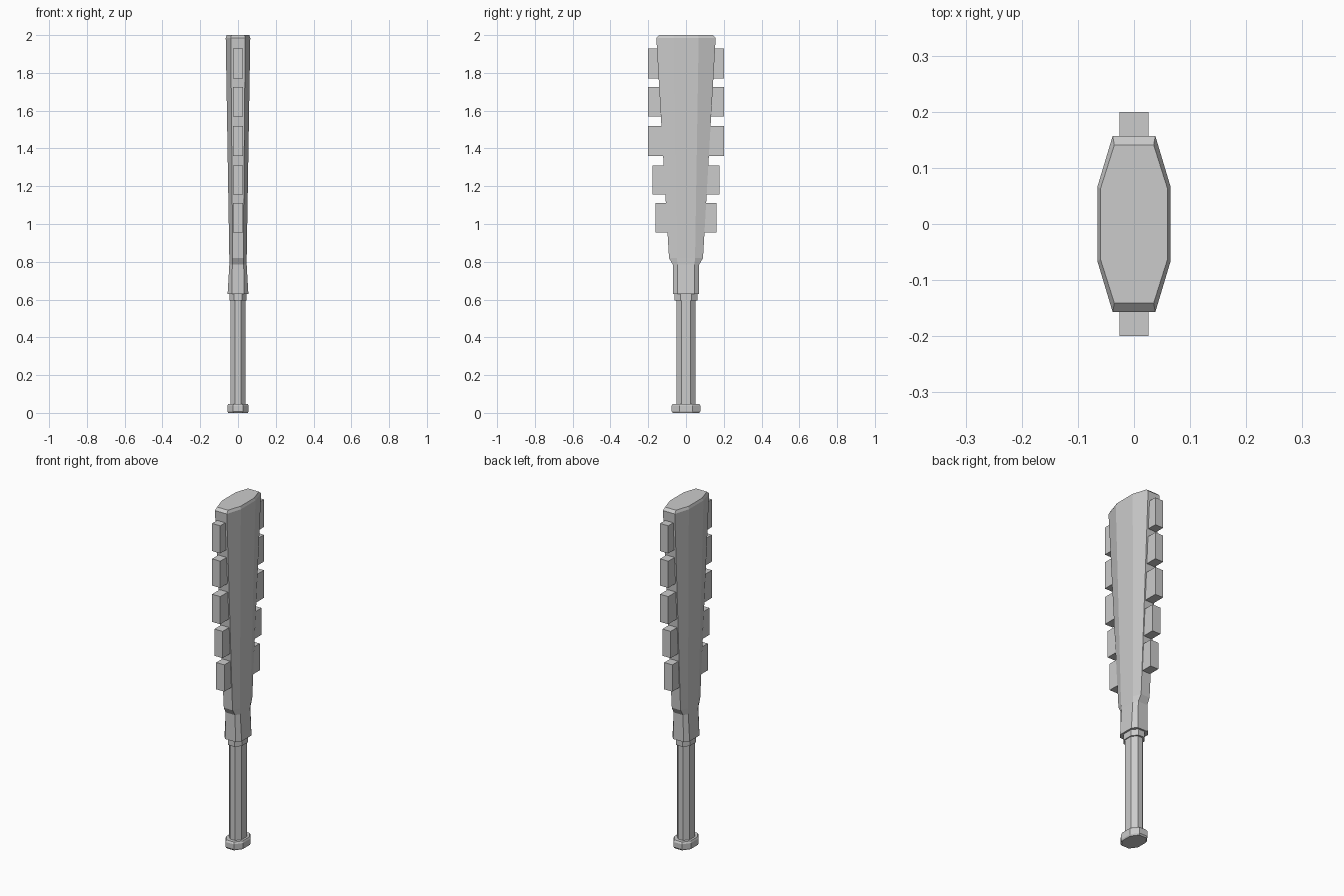
import bpy, bmesh

if "Cube" in bpy.data.objects:
    bpy.data.objects.remove(bpy.data.objects["Cube"])


def loft(name, rings):
    """Eight-sided solid; ring = (z, half_x, y at half_x, x at half_y, half_y)."""
    bm = bmesh.new()
    loops = []
    for z, hx, yi, xi, hy in rings:
        pts = [(hx, -yi), (hx, yi), (xi, hy), (-xi, hy),
               (-hx, yi), (-hx, -yi), (-xi, -hy), (xi, -hy)]
        loops.append([bm.verts.new((x, y, z)) for x, y in pts])
    for a, b in zip(loops, loops[1:]):
        for i in range(8):
            j = (i + 1) % 8
            bm.faces.new((a[i], a[j], b[j], b[i]))
    bm.faces.new(loops[0][::-1])
    bm.faces.new(loops[-1])
    bmesh.ops.recalc_face_normals(bm, faces=bm.faces)
    mesh = bpy.data.meshes.new(name)
    bm.to_mesh(mesh)
    bm.free()
    obj = bpy.data.objects.new(name, mesh)
    bpy.context.collection.objects.link(obj)
    return obj


def box(name, x0, x1, y0, y1, z0, z1):
    bpy.ops.mesh.primitive_cube_add(
        size=1, location=((x0 + x1) / 2, (y0 + y1) / 2, (z0 + z1) / 2))
    obj = bpy.context.object
    obj.name = name
    obj.scale = (x1 - x0, y1 - y0, z1 - z0)
    return obj


# Pommel with chamfered rims
loft("pommel", [(0.0, 0.052, 0.032, 0.024, 0.070), (0.008, 0.056, 0.035, 0.026, 0.076),
                (0.038, 0.056, 0.035, 0.026, 0.076), (0.048, 0.052, 0.032, 0.024, 0.070)])

# Grip
loft("grip", [(0.04, 0.04, 0.024, 0.016, 0.05), (0.61, 0.04, 0.024, 0.016, 0.05)])

# Collar below the neck
loft("collar", [(0.595, 0.045, 0.029, 0.021, 0.06), (0.635, 0.045, 0.029, 0.021, 0.06)])

# Paddle: neck, shoulder, flaring body and chamfered top
loft("paddle", [(0.63, 0.055, 0.045, 0.033, 0.07), (0.785, 0.046, 0.045, 0.030, 0.07),
                (0.82, 0.046, 0.048, 0.028, 0.09), (1.985, 0.065, 0.067, 0.038, 0.157),
                (2.0, 0.060, 0.062, 0.035, 0.141)])

# Edge teeth in pairs
teeth = [(0.955, 1.11, 0.162), (1.155, 1.31, 0.178), (1.36, 1.52, 0.20),
         (1.57, 1.725, 0.20), (1.77, 1.93, 0.20)]
for z0, z1, reach in teeth:
    box("tooth_back", -0.026, 0.026, 0.07, reach, z0, z1)
    box("tooth_front", -0.026, 0.026, -reach, -0.07, z0, z1)
